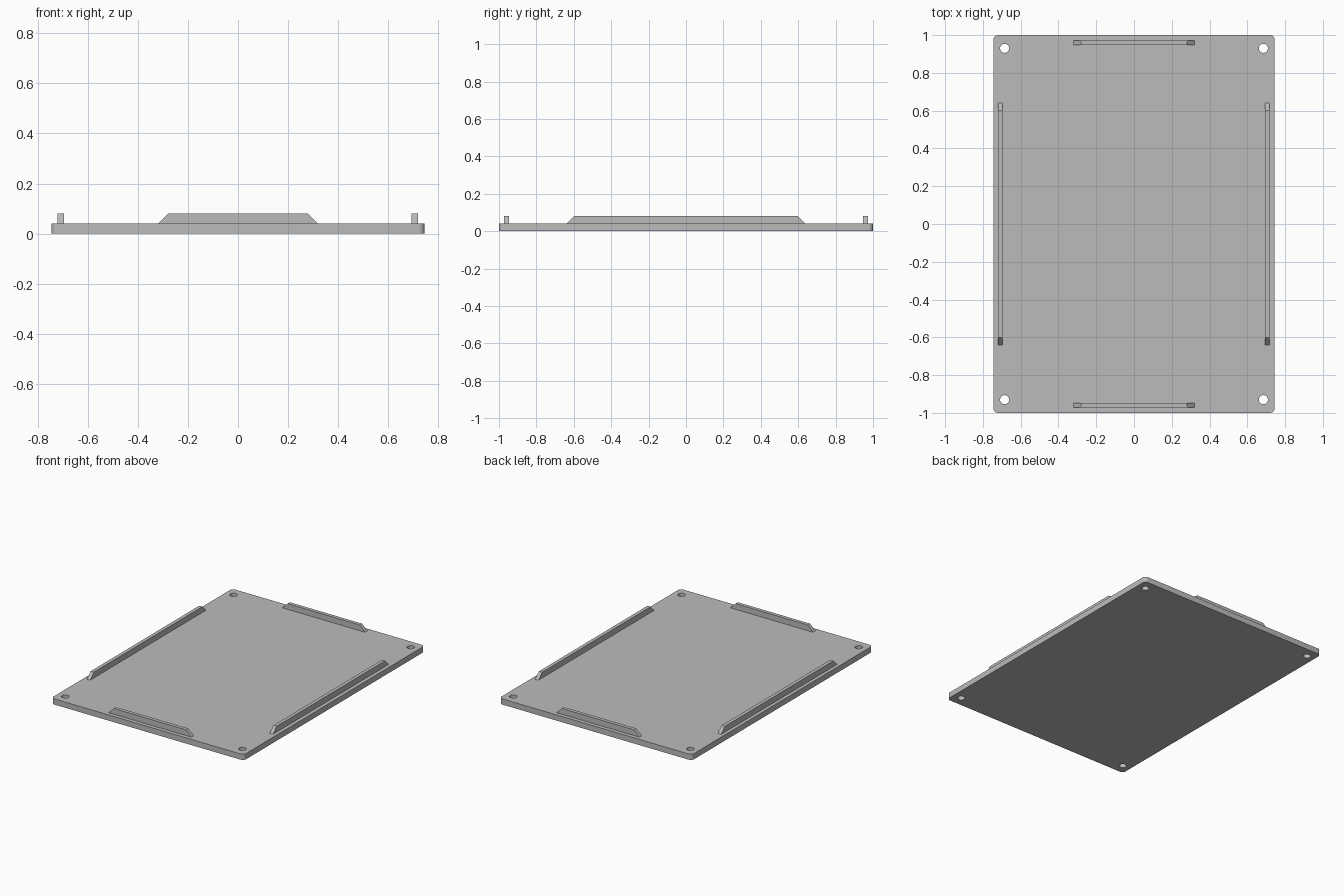
import bpy
import bmesh
from math import cos, sin, pi, radians
from mathutils import Matrix

cube = bpy.data.objects.get("Cube")
if cube:
    bpy.data.objects.remove(cube, do_unlink=True)

# Plate and rib dimensions
HALF_X, HALF_Y, THICK = 0.745, 1.0, 0.04
CORNER, HOLE_R = 0.025, 0.024
HOLE_X, HOLE_Y = 0.685, 0.93
RIB_W, RIB_H = 0.025, 0.04

GREY = (0.5, 0.5, 0.5, 1)
grey = bpy.data.materials.new("plain_grey")
grey.use_nodes = True
grey.diffuse_color = GREY
grey.node_tree.nodes["Principled BSDF"].inputs["Base Color"].default_value = GREY


def arc(cx, cy, radius, start, sweep, steps):
    return [(cx + radius * cos(start + sweep * i / steps),
             cy + radius * sin(start + sweep * i / steps)) for i in range(steps + 1)]


def add_loop(bm, points):
    verts = [bm.verts.new((x, y, 0)) for x, y in points]
    for a, b in zip(verts, verts[1:] + verts[:1]):
        bm.edges.new((a, b))


def finish(name, bm, smooth=False):
    bmesh.ops.recalc_face_normals(bm, faces=bm.faces[:])
    mesh = bpy.data.meshes.new(name)
    bm.to_mesh(mesh)
    bm.free()
    mesh.materials.append(grey)
    obj = bpy.data.objects.new(name, mesh)
    bpy.context.collection.objects.link(obj)
    if smooth:
        bpy.ops.object.select_all(action="DESELECT")
        obj.select_set(True)
        bpy.context.view_layer.objects.active = obj
        bpy.ops.object.shade_smooth_by_angle(angle=radians(30))
    return obj


def extrude(bm, vector):
    result = bmesh.ops.extrude_face_region(bm, geom=bm.faces[:], use_keep_orig=True)
    moved = [g for g in result["geom"] if isinstance(g, bmesh.types.BMVert)]
    bmesh.ops.translate(bm, verts=moved, vec=vector)


# Base plate: rounded outline with four round through holes
bm = bmesh.new()
outline = []
for i, (sx, sy) in enumerate([(1, 1), (-1, 1), (-1, -1), (1, -1)]):
    outline += arc(sx * (HALF_X - CORNER), sy * (HALF_Y - CORNER),
                   CORNER, i * pi / 2, pi / 2, 8)
    add_loop(bm, arc(sx * HOLE_X, sy * HOLE_Y, HOLE_R, 0, 2 * pi, 32)[:-1])
add_loop(bm, outline)
bmesh.ops.triangle_fill(bm, edges=bm.edges[:], use_beauty=True, normal=(0, 0, 1))
extrude(bm, (0, 0, THICK))
finish("base_plate", bm, smooth=True)


# Raised ribs: trapezoid profiles with sloping ends
def rib(name, half_length, location, turn):
    bm = bmesh.new()
    top = half_length - RIB_H
    profile = [(-half_length, 0), (half_length, 0), (top, RIB_H), (-top, RIB_H)]
    bm.faces.new([bm.verts.new((x, -RIB_W / 2, z)) for x, z in profile])
    extrude(bm, (0, RIB_W, 0))
    bm.transform(Matrix.Rotation(turn, 4, "Z"))
    finish(name, bm).location = location


for side, x in (("left", 0.706), ("right", -0.708)):
    rib(side + "_rib", 0.64, (x, 0, THICK), pi / 2)
for side, y in (("front", -0.96), ("back", 0.96)):
    rib(side + "_rib", 0.32, (0, y, THICK), 0)
